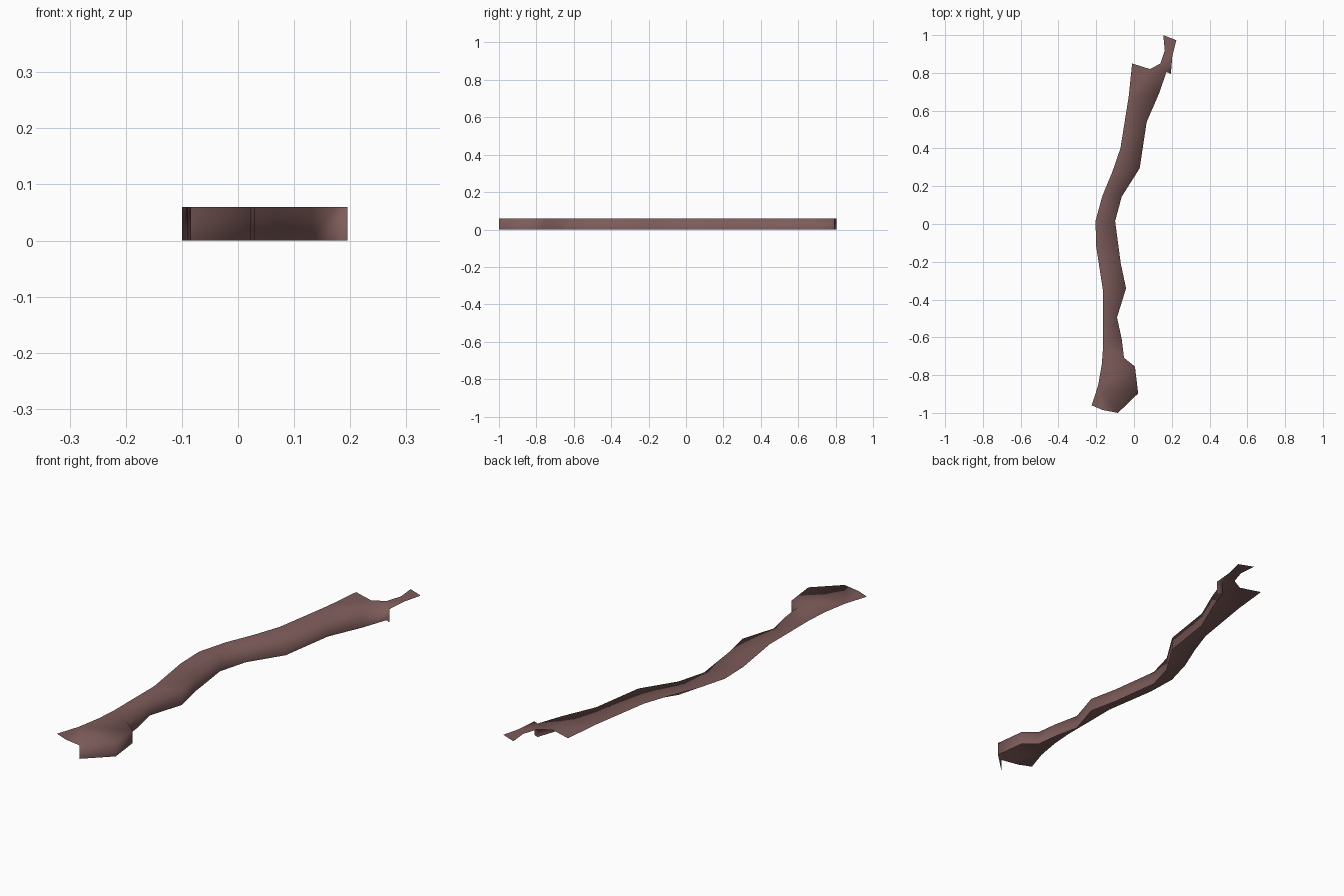
import bpy, bmesh

HEIGHT = 0.06

# right-hand edge from bottom end to top end; this edge carries the skirt
right_edge = [(-0.085, -1.0), (0.022, -0.897), (0.005, -0.755), (-0.053, -0.708),
              (-0.065, -0.61), (-0.09, -0.495), (-0.042, -0.34), (-0.07, -0.21),
              (-0.1, 0.015), (-0.065, 0.145), (0.03, 0.295), (0.067, 0.54),
              (0.132, 0.69), (0.172, 0.805), (0.195, 0.795)]
# narrow tip and ragged far end
far_end = [(0.203, 0.89), (0.224, 0.973), (0.155, 1.0), (0.163, 0.92),
           (0.14, 0.85), (0.085, 0.82), (-0.01, 0.85)]
# left-hand edge running back to the near end (open, no skirt)
left_edge = [(-0.028, 0.675), (-0.072, 0.40), (-0.115, 0.275), (-0.167, 0.15),
             (-0.204, 0.015), (-0.2, -0.12), (-0.163, -0.36), (-0.163, -0.64),
             (-0.17, -0.74), (-0.19, -0.855), (-0.224, -0.96), (-0.165, -0.985)]

rock = bpy.data.materials.new("dusty brown")
rock.diffuse_color = (0.205, 0.107, 0.102, 1)

bm = bmesh.new()
# flat top sheet
rim = [bm.verts.new((x, y, HEIGHT)) for x, y in right_edge + far_end + left_edge]
top = bm.faces.new(rim)
# skirt hanging from the right-hand edge
foot = [bm.verts.new((x, y, 0)) for x, y in right_edge]
for i in range(len(foot) - 1):
    bm.faces.new((rim[i + 1], rim[i], foot[i], foot[i + 1]))
bm.normal_update()
bmesh.ops.triangulate(bm, faces=[top])
for f in bm.faces:
    f.smooth = True

mesh = bpy.data.meshes.new("ledge_strip")
bm.to_mesh(mesh)
bm.free()
mesh.materials.append(rock)
ledge = bpy.data.objects.new("ledge_strip", mesh)
bpy.context.collection.objects.link(ledge)
